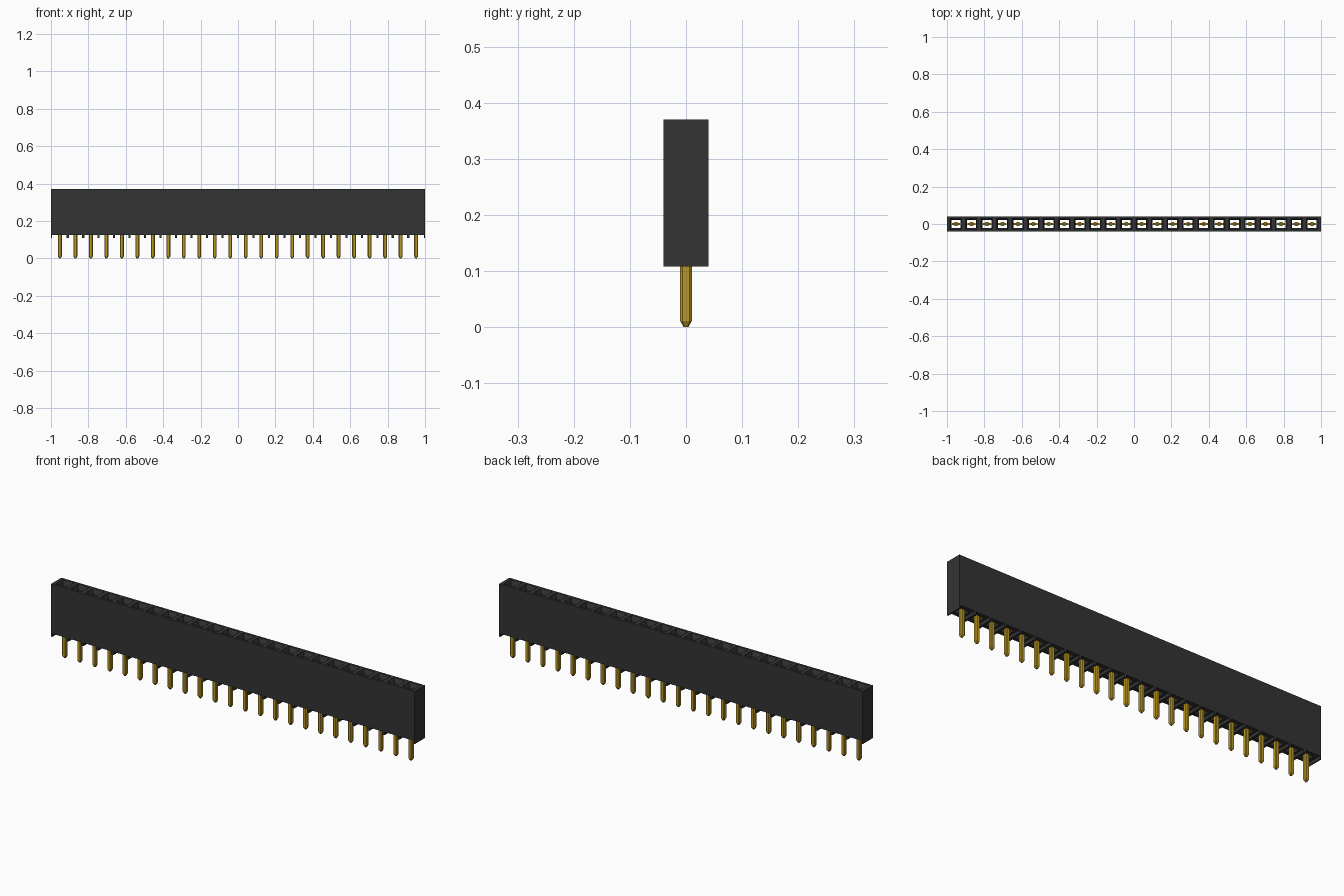
import bpy
import bmesh

cube = bpy.data.objects.get("Cube")
if cube:
    bpy.data.objects.remove(cube, do_unlink=True)

COUNT = 24
PITCH = 0.0828
HALF_Y = 0.0405
TOP, ROOF, FOOT = 0.37, 0.124, 0.108
centres = [(i - (COUNT - 1) / 2) * PITCH for i in range(COUNT)]
edges = [-1.0] + [c + PITCH / 2 for c in centres[:-1]] + [1.0]


def material(name, colour):
    mat = bpy.data.materials.new(name)
    mat.use_nodes = True
    mat.diffuse_color = colour
    mat.node_tree.nodes["Principled BSDF"].inputs["Base Color"].default_value = colour
    return mat


black = material("black plastic", (0.034, 0.034, 0.034, 1))
gold = material("gold metal", (0.50, 0.32, 0.018, 1))


def finish(bm, name, mat):
    bmesh.ops.remove_doubles(bm, verts=bm.verts, dist=0.00001)
    bmesh.ops.recalc_face_normals(bm, faces=bm.faces)
    mesh = bpy.data.meshes.new(name)
    bm.to_mesh(mesh)
    bm.free()
    mesh.materials.append(mat)
    obj = bpy.data.objects.new(name, mesh)
    bpy.context.collection.objects.link(obj)
    return obj


def rect(bm, x0, x1, half_y, z):
    return [bm.verts.new(p) for p in ((x0, -half_y, z), (x1, -half_y, z),
                                      (x1, half_y, z), (x0, half_y, z))]


def bridge(bm, a, b, sides=None):
    n = len(a)
    for i in sides or range(n):
        j = (i + 1) % n
        bm.faces.new((a[i], a[j], b[j], b[i]))


def box(bm, x0, x1, half_y, z0, z1):
    a, b = rect(bm, x0, x1, half_y, z0), rect(bm, x0, x1, half_y, z1)
    bridge(bm, a, b)
    bm.faces.new(a)
    bm.faces.new(b)


# Housing: one open socket per cell, with a funnel mouth and through hole
bm = bmesh.new()
for i, c in enumerate(centres):
    x0, x1 = edges[i], edges[i + 1]
    loops = [rect(bm, x0, x1, HALF_Y, TOP),
             rect(bm, c - 0.031, c + 0.031, 0.029, TOP),
             rect(bm, c - 0.024, c + 0.024, 0.021, TOP - 0.02),
             rect(bm, c - 0.024, c + 0.024, 0.021, ROOF),
             rect(bm, x0, x1, HALF_Y, ROOF)]
    for a, b in zip(loops, loops[1:]):
        bridge(bm, a, b)
    sides = [0, 2] + ([3] if i == 0 else []) + ([1] if i == COUNT - 1 else [])
    bridge(bm, loops[-1], loops[0], sides)
finish(bm, "housing", black)

# Standoff feet across the underside, between the pins
bm = bmesh.new()
for x in edges:
    box(bm, max(x - 0.006, -1), min(x + 0.006, 1), HALF_Y, FOOT, ROOF)
finish(bm, "standoff_feet", black)


# Pins: square with bevelled corners and a tapered tip
def pin_ring(bm, c, r, z):
    k = r * 0.62
    return [bm.verts.new((c + x, y, z)) for x, y in
            ((-k, -r), (k, -r), (r, -k), (r, k), (k, r), (-k, r), (-r, k), (-r, -k))]


bm = bmesh.new()
for c in centres:
    rings = [pin_ring(bm, c, r, z) for r, z in ((0.004, 0), (0.0104, 0.011), (0.0104, 0.16))]
    for a, b in zip(rings, rings[1:]):
        bridge(bm, a, b)
    bm.faces.new(rings[0])
    bm.faces.new(rings[-1])
finish(bm, "pins", gold)

# Contacts: a flat shoulder plate with two upright spring tines in each socket
bm = bmesh.new()
for c in centres:
    box(bm, c - 0.022, c + 0.022, 0.005, 0.135, 0.19)
    for s in (-1, 1):
        inner, outer = sorted((c + s * 0.011, c + s * 0.022))
        box(bm, inner, outer, 0.005, 0.19, 0.32)
finish(bm, "spring_contacts", gold)
